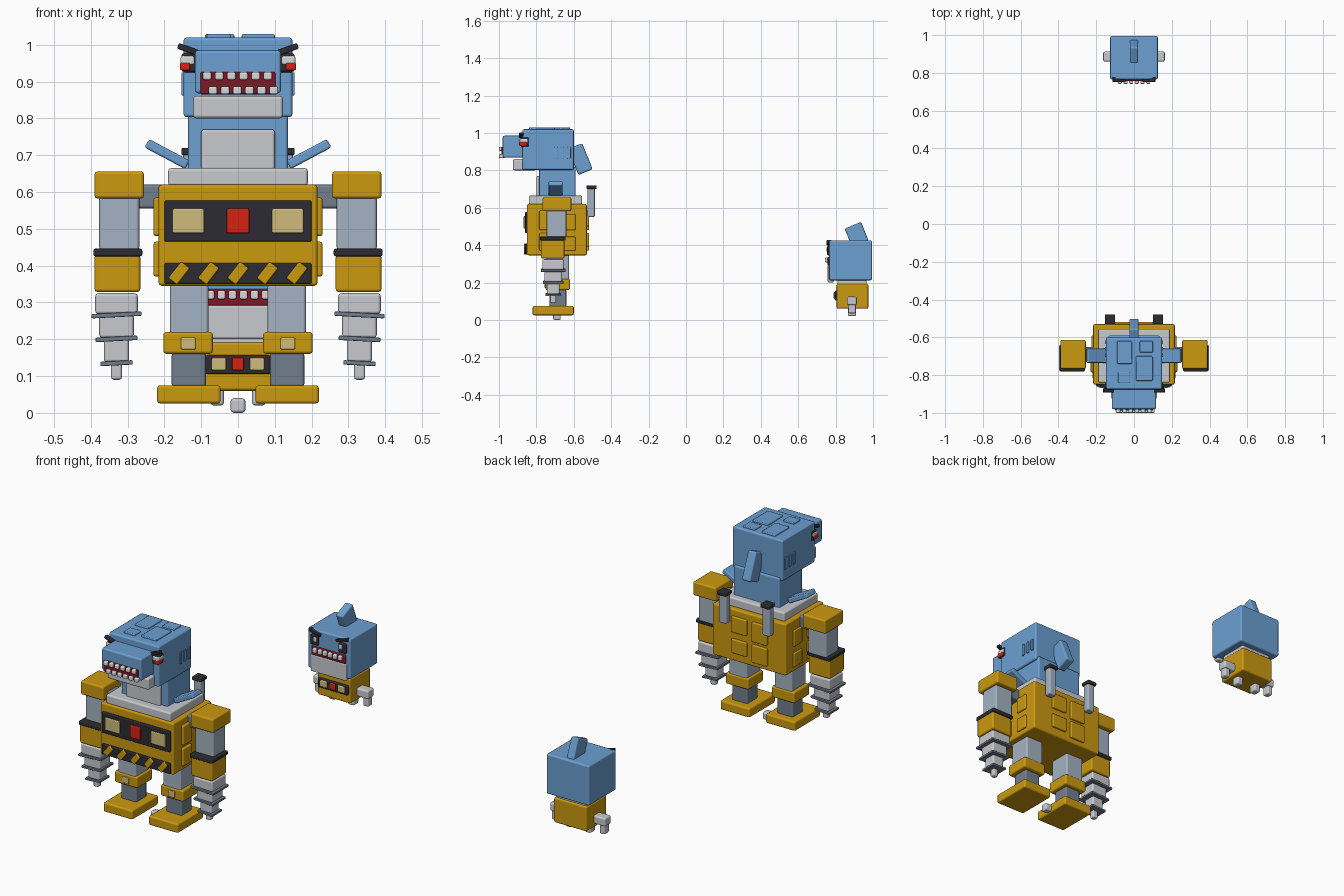
import bpy
from math import radians
from mathutils import Vector

default_cube = bpy.data.objects.get("Cube")
if default_cube:
    bpy.data.objects.remove(default_cube, do_unlink=True)


def material(name, red, green, blue):
    mat = bpy.data.materials.new(name)
    mat.use_nodes = True
    mat.diffuse_color = (red, green, blue, 1)
    mat.node_tree.nodes["Principled BSDF"].inputs["Base Color"].default_value = mat.diffuse_color
    return mat


sky = material("sky_blue", .15, .35, .64)
amber = material("amber_yellow", .6, .32, .005)
steel = material("light_steel", .37, .45, .54)
iron = material("dark_steel", .17, .21, .27)
pale = material("pale_grey", .58, .59, .62)
black = material("charcoal", .024, .024, .032)
red = material("signal_red", .68, .016, .006)
beige = material("lamp_beige", .62, .5, .2)
maroon = material("mouth_maroon", .22, .008, .02)
white = material("tooth_white", .7, .7, .7)


def box(name, mat, x, y, z, tilt=(0, 0, 0), bevel=.009):
    """Rounded box spanning the given ranges, tilted in degrees about its centre."""
    bpy.ops.mesh.primitive_cube_add(size=1)
    obj = bpy.context.object
    obj.name = name
    size = Vector((x[1] - x[0], y[1] - y[0], z[1] - z[0]))
    for vert in obj.data.vertices:
        vert.co *= size
    obj.location = [sum(span) / 2 for span in (x, y, z)]
    obj.rotation_euler = [radians(angle) for angle in tilt]
    obj.data.materials.append(mat)
    obj.data.shade_smooth()
    rounding = obj.modifiers.new("rounded_edges", "BEVEL")
    rounding.width = min(bevel, min(size) / 4)
    rounding.segments = 2
    rounding.harden_normals = True
    return obj


def pair(name, mat, x, y, z, tilt=(0, 0, 0)):
    """The same box on the left (+x) and mirrored on the right."""
    box("left_" + name, mat, x, y, z, tilt)
    box("right_" + name, mat, (-x[1], -x[0]), y, z, (tilt[0], -tilt[1], -tilt[2]))


def centred(name, mat, half, y, z, tilt=(0, 0, 0)):
    """A box symmetrical about the middle plane."""
    return box(name, mat, (-half, half), y, z, tilt)


def around(centre, half):
    return (centre - half, centre + half)


def teeth(name, count, start, step, half, y, z):
    for i in range(count):
        box(f"{name}_{i}", white, around(start + i * step, half), y, z)


# Large robot: feet and legs
pair("foot", amber, (.047, .22), (-.82, -.6), (.025, .075))
pair("shin", iron, (.087, .18), (-.73, -.64), (.07, .165))
pair("knee", amber, (.068, .203), (-.75, -.62), (.16, .22))
pair("knee_lamp", beige, (.115, .155), (-.757, -.74), (.172, .205))
pair("thigh", steel, (.08, .185), (-.745, -.625), (.21, .35))
centred("ground_block", pale, .02, (-.71, -.67), (0, .04))

# Body with front panels
centred("body", amber, .216, (-.85, -.53), (.345, .62))
centred("chest_panel", black, .2, (-.86, -.84), (.465, .577))
pair("chest_lamp", beige, (.092, .178), (-.868, -.85), (.488, .555))
centred("chest_light", red, .031, (-.868, -.85), (.488, .555))
centred("stripe_panel", black, .2, (-.86, -.84), (.35, .407))
for i in range(5):
    box(f"warning_stripe_{i}", amber, around(.08 * i - .16, .015),
        (-.866, -.85), (.351, .408), (0, 38, 0))

# Raised plates on the sides and back
for row, (low, high) in enumerate([(.37, .465), (.48, .585)]):
    pair(f"front_side_plate_{row}", amber, (.2, .23), (-.785, -.71), (low, high))
    pair(f"rear_side_plate_{row}", amber, (.2, .225), (-.66, -.59), (low, high - .02))
    box(f"back_plate_a_{row}", amber, (-.11, -.02), (-.54, -.518), (low, high))
    box(f"back_plate_b_{row}", amber, (.01, .1), (-.54, -.518), (low + .02, high))

# Exhaust pipes
pair("exhaust_pipe", steel, (.105, .15), (-.527, -.487), (.55, .71))
pair("exhaust_cap", black, (.1, .154), (-.532, -.478), (.7, .72))

# Collar, neck and side fins
centred("collar", pale, .19, (-.84, -.555), (.615, .665))
centred("neck", sky, .136, (-.785, -.59), (.65, .82))
centred("belly", pale, .1, (-.8, -.77), (.66, .77))
pair("side_fin", sky, (.13, .255), (-.735, -.66), (.69, .716), (0, -28, 0))

# Head with snout, jaw and teeth
centred("head", sky, .148, (-.875, -.6), (.803, 1.02))
centred("snout", sky, .117, (-.98, -.86), (.868, .985))
centred("jaw", pale, .122, (-.925, -.8), (.8, .861))
centred("mouth", maroon, .102, (-.987, -.97), (.865, .926))
teeth("upper_tooth", 6, -.084, .033, .012, (-1, -.975), (.904, .926))
teeth("lower_tooth", 6, -.068, .033, .012, (-1, -.975), (.865, .887))
centred("back_fin", sky, .025, (-.606, -.524), (.785, .935), (22, 0, 0))

# Eyes and brows
pair("eye", black, (.105, .154), (-.885, -.84), (.925, .978))
pair("eye_white", white, (.118, .156), (-.89, -.845), (.945, .97))
pair("pupil", red, (.13, .158), (-.892, -.85), (.93, .952))
pair("brow", black, (.1, .165), (-.892, -.87), (.978, .994), (0, -20, 0))

# Gills and crown plates
for i in range(3):
    middle = -.695 + .035 * i
    pair(f"gill_{i}", sky, (.14, .154), around(middle, .009), (.862, .925))
crown = [(-.09, -.01, -.74, -.62), (.03, .1, -.68, -.62),
         (.01, .1, -.83, -.7), (-.085, -.02, -.84, -.785)]
for i, (left, right, front, back) in enumerate(crown):
    box(f"crown_plate_{i}", sky, (left, right), (front, back), (1.01, 1.029))

# Arms
pair("shoulder_joint", iron, (.2, .28), (-.73, -.65), (.555, .62))
pair("shoulder", amber, (.255, .39), (-.767, -.613), (.582, .656))
pair("upper_arm", steel, (.268, .377), (-.745, -.64), (.44, .59))
pair("wrist_band", black, (.26, .393), (-.78, -.643), (.425, .446))
pair("forearm", amber, (.265, .39), (-.775, -.65), (.328, .43))

# Stepped drills with cutting blades
arm_x, arm_y = .33, -.71
drill = [(.058, .268, .325), (.047, .203, .268), (.034, .137, .203), (.015, .09, .137)]
for i, (half, low, high) in enumerate(drill):
    pair(f"drill_step_{i}", pale, around(arm_x, half), around(arm_y, half), (low, high))
    if i < 3:
        pair(f"drill_blade_{i}", iron, around(arm_x, half + .01),
             around(arm_y, half + .008), around(low - .002, .006), (0, 3, 0))

# Small robot: body, feet and arms
centred("small_body", amber, .097, (.805, .975), (.06, .193))
centred("small_collar", pale, .09, (.81, .965), (.185, .215))
centred("small_panel", black, .088, (.795, .82), (.105, .157))
centred("small_light", red, .016, (.789, .81), (.115, .15))
pair("small_lamp", beige, (.032, .072), (.789, .81), (.115, .15))
pair("small_foot", pale, (.038, .075), (.865, .91), (.02, .07))
pair("small_arm", pale, (.09, .163), (.86, .913), (.08, .125))
pair("small_hand", pale, (.125, .158), (.868, .908), (.035, .085))

# Small robot: head
centred("small_head", sky, .126, (.765, .995), (.212, .425))
centred("small_jaw", pale, .105, (.757, .79), (.2, .294))
centred("small_mouth", maroon, .1, (.757, .78), (.29, .337))
teeth("small_tooth", 6, -.075, .03, .011, (.742, .77), (.308, .333))
centred("small_back_fin", sky, .022, (.865, .96), (.4, .51), (22, 0, 0))
pair("small_eye", black, (.06, .105), (.755, .78), (.345, .398))
pair("small_pupil", white, (.065, .085), (.751, .77), (.365, .39))
pair("small_brow", black, (.045, .115), (.752, .78), (.405, .42), (0, -15, 0))
